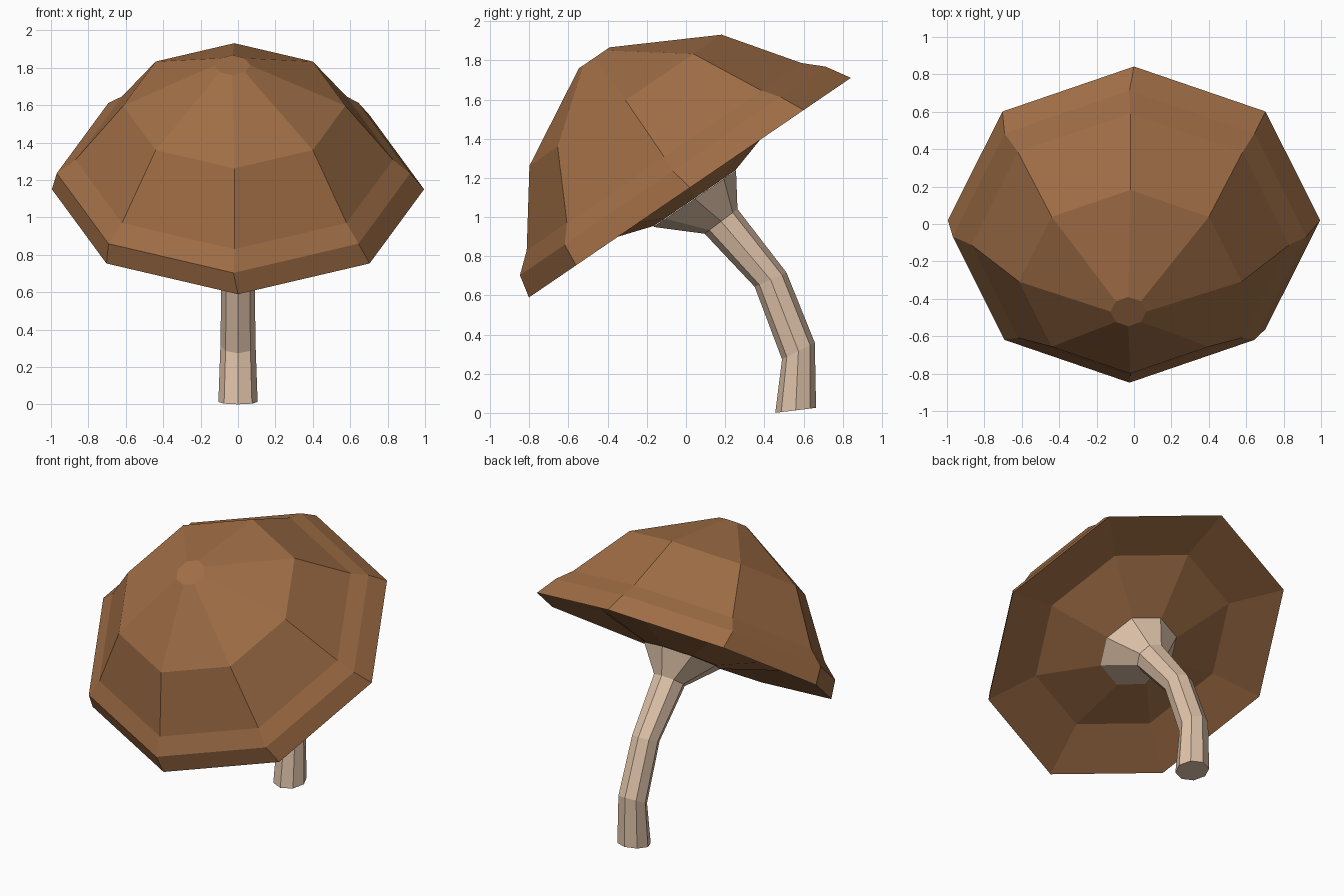
import bpy, bmesh, math
from mathutils import Vector

if "Cube" in bpy.data.objects:
    bpy.data.objects.remove(bpy.data.objects["Cube"])

SIDES = 8


def material(name, rgb):
    m = bpy.data.materials.new(name)
    m.diffuse_color = (*rgb, 1.0)
    m.use_nodes = True
    m.node_tree.nodes["Principled BSDF"].inputs["Base Color"].default_value = m.diffuse_color
    return m


def loft(name, rings, mat):
    """Closed flat-shaded skin through octagon rings: (centre, tilt about x, radius)."""
    bm = bmesh.new()
    loops = []
    for centre, tilt, r in rings:
        u = Vector((0, math.cos(tilt), math.sin(tilt)))
        loop = []
        for i in range(SIDES):
            a = 2 * math.pi * i / SIDES
            p = Vector(centre) + Vector((r * math.cos(a), 0, 0)) + u * (r * math.sin(a))
            loop.append(bm.verts.new(p))
        loops.append(loop)
    for a, b in zip(loops, loops[1:]):
        for i in range(SIDES):
            j = (i + 1) % SIDES
            bm.faces.new((a[i], a[j], b[j], b[i]))
    bm.faces.new(loops[0][::-1])
    bm.faces.new(loops[-1])
    bmesh.ops.recalc_face_normals(bm, faces=bm.faces)
    mesh = bpy.data.meshes.new(name)
    bm.to_mesh(mesh)
    bm.free()
    mesh.materials.append(mat)
    obj = bpy.data.objects.new(name, mesh)
    bpy.context.collection.objects.link(obj)
    return obj


brown = material("cap brown", (0.351, 0.156, 0.061))
cream = material("stem cream", (0.730, 0.539, 0.392))

# Cap: tilted towards the front; profile of (radius, height along axis, sideways shift)
TILT = math.radians(34.3)
centre = Vector((0, 0.02, 1.15))
along = Vector((0, math.cos(TILT), math.sin(TILT)))
axis = Vector((0, -math.sin(TILT), math.cos(TILT)))
profile = [
    (0.25, -0.058, -0.01),   # underside around the stem
    (0.65, 0.065, 0.0),      # underside hollow
    (0.995, 0.0, 0.0),       # rim
    (0.945, 0.12, -0.024),
    (0.849, 0.205, -0.02),
    (0.594, 0.554, -0.02),
    (0.095, 0.823, -0.03),   # flat crown
]
cap_rings = [(centre + Vector((s, 0, 0)) + along * s + axis * h, TILT, r)
             for r, h, s in profile]
loft("mushroom_cap", cap_rings, brown)

# Stem: bends forwards from the foot and flares under the cap
stem = [
    (0.56, 0.013, 7, 0.105),
    (0.574, 0.316, 27, 0.094),
    (0.432, 0.68, 24, 0.089),
    (0.179, 0.978, 37, 0.105),
    (0.044, 1.094, 34.3, 0.256),
]
loft("mushroom_stem", [((0, y, z), math.radians(t), r) for y, z, t, r in stem], cream)
